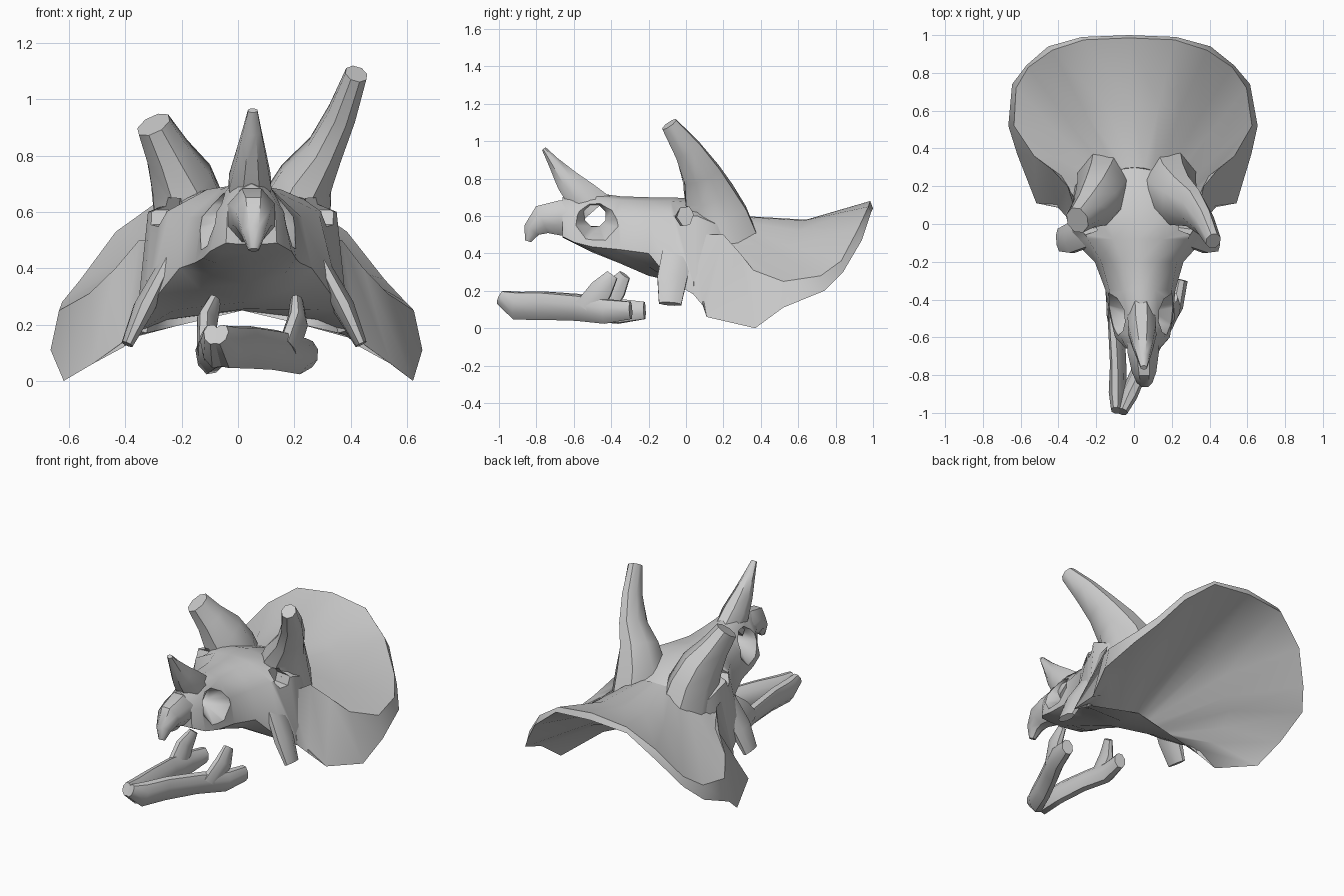
import bpy, bmesh, math
from mathutils import Vector

if "Cube" in bpy.data.objects:
    bpy.data.objects.remove(bpy.data.objects["Cube"])

bone = bpy.data.materials.new("bone_grey")
bone.use_nodes = True
bone.diffuse_color = (0.6, 0.6, 0.6, 1)
bone.node_tree.nodes["Principled BSDF"].inputs["Base Color"].default_value = bone.diffuse_color


# Placement of the parts: skull turned slightly, jaw lying turned under it
def skull_turn(p):
    return Vector((p[0] - 0.045 * (p[1] - 0.4), p[1], p[2]))


def jaw_turn(p):
    c, s = math.cos(0.22), math.sin(0.22)
    return Vector((p[0] * c + p[1] * s - 0.08, p[1] * c - p[0] * s - 1, p[2]))


def as_is(p):
    return Vector(p)


def flip(p):
    return Vector((-p[0], p[1], p[2]))


def loft(name, rings, place=skull_turn):
    """Closed skin over a row of equal rings, capped at both ends."""
    bm = bmesh.new()
    rows = [[bm.verts.new(place(p)) for p in ring] for ring in rings]
    n = len(rows[0])
    for a, b in zip(rows, rows[1:]):
        for k in range(n):
            bm.faces.new((a[k], a[(k + 1) % n], b[(k + 1) % n], b[k]))
    bm.faces.new(rows[0])
    bm.faces.new(rows[-1])
    bmesh.ops.recalc_face_normals(bm, faces=bm.faces[:])
    mesh = bpy.data.meshes.new(name)
    bm.to_mesh(mesh)
    bm.free()
    mesh.materials.append(bone)
    obj = bpy.data.objects.new(name, mesh)
    bpy.context.collection.objects.link(obj)
    return obj


def tube_rings(path, sides):
    """Elliptical rings square to a path of (x, y, z, radius_a, radius_b)."""
    centres = [Vector(p[:3]) for p in path]
    rings = []
    for i, p in enumerate(path):
        along = centres[min(i + 1, len(path) - 1)] - centres[max(i - 1, 0)]
        turn = Vector((0, 0, 1)).rotation_difference(along)
        ring = []
        for k in range(sides):
            a = math.tau * (k + 0.5) / sides
            ring.append(centres[i] + turn @ Vector((p[3] * math.cos(a), p[4] * math.sin(a), 0)))
        rings.append(ring)
    return rings


def tube(name, path, place=skull_turn, sides=8):
    return loft(name, tube_rings(path, sides), place)


def pair(name, path, place=skull_turn, sides=8):
    rings = tube_rings(path, sides)
    left = loft("left_" + name, rings, place)
    right = loft("right_" + name, [[flip(p) for p in r] for r in rings], place)
    return [left, right]


def cut(obj, cutter):
    mod = obj.modifiers.new("cut", "BOOLEAN")
    mod.operation = "DIFFERENCE"
    mod.solver = "EXACT"
    mod.object = cutter
    bpy.context.view_layer.objects.active = obj
    bpy.ops.object.modifier_apply(modifier=mod.name)


# Cranium: y, top z, roof half width, flank z and x, cheek edge z and x, palate z
stations = [
    (-0.66, 0.70, 0.04, 0.60, 0.085, 0.49, 0.09, 0.485),
    (-0.60, 0.715, 0.05, 0.60, 0.115, 0.46, 0.145, 0.455),
    (-0.50, 0.725, 0.06, 0.60, 0.14, 0.435, 0.165, 0.405),
    (-0.35, 0.705, 0.08, 0.58, 0.165, 0.42, 0.185, 0.345),
    (-0.20, 0.70, 0.09, 0.58, 0.20, 0.40, 0.235, 0.28),
    (-0.08, 0.70, 0.13, 0.60, 0.265, 0.25, 0.35, 0.255),
    (0.06, 0.69, 0.16, 0.60, 0.335, 0.17, 0.38, 0.25),
    (0.20, 0.64, 0.15, 0.54, 0.31, 0.38, 0.33, 0.40),
    (0.34, 0.58, 0.10, 0.51, 0.22, 0.47, 0.20, 0.48),
]
rings = []
for y, top, roof, mid_z, mid_x, low_z, low_x, palate in stations:
    half = [(0, y, top), (roof, y, top - 0.02), (mid_x, y, mid_z), (low_x, y, low_z),
            (low_x * 0.7, y, low_z * 0.4 + palate * 0.6), (0, y, palate)]
    rings.append(half + [flip(p) for p in half[-2:0:-1]])
cranium = loft("cranium", rings)

# Frill: upper crease and outer rim, from the cheek round to the back centre
crease = [(0.32, 0.05, 0.50), (0.36, 0.20, 0.50), (0.44, 0.29, 0.40), (0.53, 0.36, 0.31),
          (0.63, 0.52, 0.25), (0.61, 0.72, 0.28), (0.54, 0.83, 0.36), (0.41, 0.92, 0.53),
          (0.24, 0.975, 0.65), (0, 0.985, 0.68)]
rim = [(0.375, 0.04, 0.18), (0.42, 0.09, 0.12), (0.53, 0.11, 0.06), (0.62, 0.37, 0),
       (0.66, 0.52, 0.11), (0.63, 0.74, 0.20), (0.55, 0.84, 0.30), (0.43, 0.94, 0.47),
       (0.25, 0.99, 0.62), (0, 1, 0.64)]
fan = []
for i, (c, r) in enumerate(zip(crease, rim)):
    t = i / (len(rim) - 1)
    c, r = Vector(c), Vector(r)
    a = t * math.pi / 2
    neck = Vector((0.29 * math.cos(a), 0.3 * math.sin(a), 0.4 + 0.2 * math.sin(a)))
    nape = Vector((0.34 * (1 - t), 0.06, 0.17 + 0.08 * t))
    upper = (neck + c) / 2 - Vector((0, 0, 0.06 * t * t))
    under = (nape + r) / 2 + Vector((0, 0, 0.06 * math.sin(t * math.pi * 0.8)))
    fan.append([neck, upper, c, r, under, nape])
frill = loft("frill", fan + [[flip(p) for p in ring] for ring in fan[-2::-1]])

# Beak and nose horn
beak = tube("beak", [(0, -0.57, 0.58, 0.09, 0.11), (0, -0.68, 0.59, 0.09, 0.10),
                     (0, -0.77, 0.58, 0.07, 0.085), (0, -0.825, 0.525, 0.045, 0.05),
                     (0, -0.845, 0.465, 0.02, 0.018)])
nose_horn = tube("nose_horn", [(0, -0.49, 0.63, 0.08, 0.12), (0, -0.56, 0.71, 0.08, 0.095),
                               (0, -0.635, 0.79, 0.06, 0.07), (0, -0.71, 0.89, 0.035, 0.033),
                               (0, -0.76, 0.96, 0.018, 0.013)])

# Brow horns: the left one is long, the right one is broken short
left_horn = tube("left_brow_horn", [
    (0.18, 0.20, 0.44, 0.16, 0.21), (0.20, 0.165, 0.60, 0.14, 0.175),
    (0.24, 0.125, 0.71, 0.105, 0.145), (0.31, 0.085, 0.82, 0.07, 0.11),
    (0.37, 0.01, 0.95, 0.055, 0.08), (0.42, -0.09, 1.09, 0.042, 0.048)], as_is)
right_horn = tube("right_brow_horn", [
    (-0.15, 0.20, 0.44, 0.16, 0.21), (-0.17, 0.165, 0.60, 0.14, 0.175),
    (-0.20, 0.12, 0.71, 0.12, 0.145), (-0.25, 0.07, 0.81, 0.085, 0.10),
    (-0.30, 0.02, 0.91, 0.065, 0.075)], as_is)

# Cheek spikes
parts = pair("cheek_spike", [(0.415, -0.085, 0.13, 0.022, 0.065), (0.355, -0.075, 0.26, 0.04, 0.085),
                             (0.27, -0.04, 0.42, 0.03, 0.09)])

# Nostril opening through the snout, and eye sockets
nostril = tube("nostril_cutter", [(-0.22, -0.49, 0.58, 0.15, 0.17), (-0.06, -0.485, 0.6, 0.06, 0.06),
                                  (0.06, -0.485, 0.6, 0.06, 0.06), (0.22, -0.49, 0.58, 0.15, 0.17)])
cut(cranium, nostril)
sockets = pair("socket_cutter", [(0.22, 0.0, 0.6, 0.055, 0.05), (0.45, -0.03, 0.6, 0.06, 0.055)],
               sides=6)
for socket, horn in zip(sockets, (left_horn, right_horn)):
    cut(cranium, socket)
    cut(horn, socket)
for cutter in sockets + [nostril]:
    bpy.data.objects.remove(cutter)

# Lower jaw: two branches meeting at the tip, each with an upright process
parts += pair("jaw_branch", [
    (0.015, 0.01, 0.165, 0.03, 0.04), (0.03, 0.1, 0.12, 0.045, 0.08),
    (0.06, 0.25, 0.12, 0.04, 0.08), (0.115, 0.45, 0.11, 0.04, 0.075),
    (0.165, 0.62, 0.09, 0.045, 0.07), (0.17, 0.76, 0.095, 0.035, 0.05)], jaw_turn)
parts += pair("jaw_process", [
    (0.145, 0.52, 0.10, 0.035, 0.08), (0.165, 0.60, 0.21, 0.035, 0.065),
    (0.15, 0.655, 0.285, 0.022, 0.035)], jaw_turn)

# Soft shading with sharp creases
bpy.ops.object.select_all(action="DESELECT")
for obj in parts + [cranium, frill, beak, nose_horn, left_horn, right_horn]:
    obj.select_set(True)
bpy.context.view_layer.objects.active = cranium
bpy.ops.object.shade_smooth_by_angle(angle=math.radians(42))
